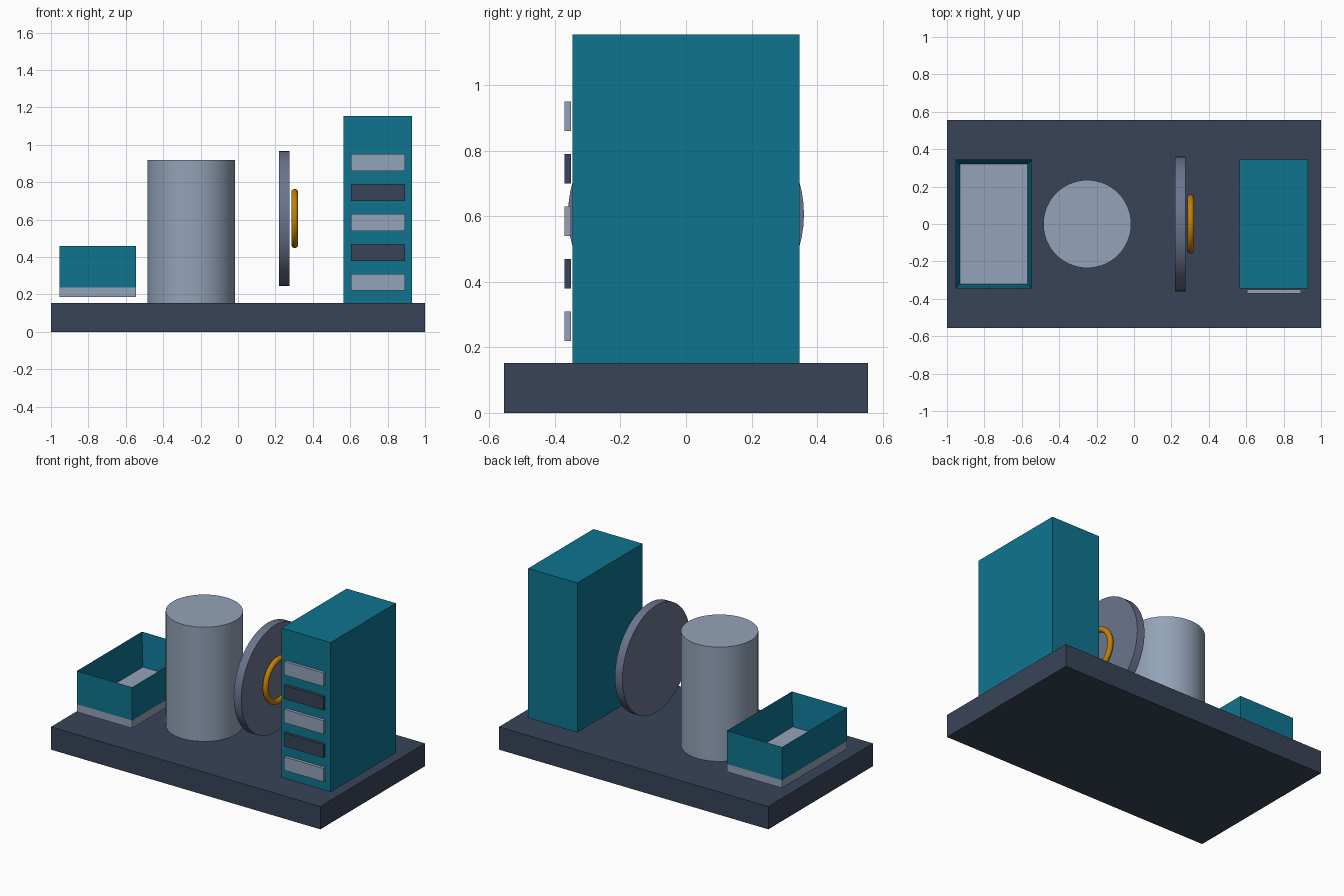
import bpy
import bmesh
from math import pi

default_cube = bpy.data.objects.get("Cube")
if default_cube:
    bpy.data.objects.remove(default_cube, do_unlink=True)


def material(name, rgb):
    """Make a flat material from 0-255 display values."""
    linear = [((c / 255 + 0.055) / 1.055) ** 2.4 if c > 10 else c / 255 / 12.92 for c in rgb]
    mat = bpy.data.materials.new(name)
    mat.use_nodes = True
    mat.diffuse_color = (*linear, 1)
    mat.node_tree.nodes["Principled BSDF"].inputs["Base Color"].default_value = (*linear, 1)
    return mat


slate = material("dark slate", (56, 68, 88))
teal = material("teal", (14, 116, 144))
silver = material("light grey", (148, 163, 184))
steel = material("blue grey", (107, 116, 142))
gold = material("gold", (196, 128, 6))


def finish(name, mat, smooth=False):
    obj = bpy.context.object
    obj.name = name
    obj.data.materials.append(mat)
    if smooth:
        bpy.ops.object.shade_smooth_by_angle()
    return obj


def box(name, low, high, mat):
    centre = [(a + b) / 2 for a, b in zip(low, high)]
    bpy.ops.mesh.primitive_cube_add(size=1, location=centre)
    obj = finish(name, mat)
    for v in obj.data.vertices:
        v.co = [c * (b - a) for c, a, b in zip(v.co, low, high)]
    return obj


def cylinder(name, radius, depth, location, mat, rotation=(0, 0, 0)):
    bpy.ops.mesh.primitive_cylinder_add(vertices=64, radius=radius, depth=depth,
                                        location=location, rotation=rotation)
    return finish(name, mat, smooth=True)


# Base plate
box("base_plate", (-1, -0.555, 0), (1, 0.555, 0.153), slate)

# Tray: floor slab with an open wall frame
tray_x, tray_y, wall = (-0.955, -0.545), 0.345, 0.024
box("tray_floor", (tray_x[0], -tray_y, 0.185), (tray_x[1], tray_y, 0.237), silver)
frame = box("tray_walls", (tray_x[0], -tray_y, 0.237), (tray_x[1], tray_y, 0.46), teal)
bm = bmesh.new()
bm.from_mesh(frame.data)
bm.normal_update()
top = [f for f in bm.faces if f.normal.z > 0.5]
bmesh.ops.inset_region(bm, faces=top, thickness=wall, use_even_offset=True)
for v in top[0].verts:
    ring_z = -0.222
    new_z = v.co.z + ring_z
    v.co.z = new_z
# Leave the frame open so the floor slab shows
bottom = [f for f in bm.faces if f.normal.z < -0.5 and len(f.verts) == 4]
bmesh.ops.delete(bm, geom=top + bottom, context='FACES_ONLY')
bm.to_mesh(frame.data)
bm.free()

# Drum
cylinder("drum", 0.235, 0.767, (-0.25, 0, 0.5365), silver)

# Upright disc and its ring
turn = (0, pi / 2, 0)
cylinder("disc", 0.36, 0.056, (0.248, 0, 0.606), steel, turn)
bpy.ops.mesh.primitive_torus_add(major_radius=0.14, minor_radius=0.018, major_segments=64,
                                 minor_segments=16, location=(0.303, 0, 0.606), rotation=turn)
finish("disc_ring", gold, smooth=True)

# Cabinet with alternating front panels
box("cabinet", (0.565, -0.346, 0.153), (0.93, 0.346, 1.155), teal)
for i in range(5):
    z = 0.22 + 0.16 * i
    box(f"cabinet_panel_{i + 1}", (0.603, -0.371, z), (0.893, -0.351, z + 0.09),
        slate if i % 2 else silver)
